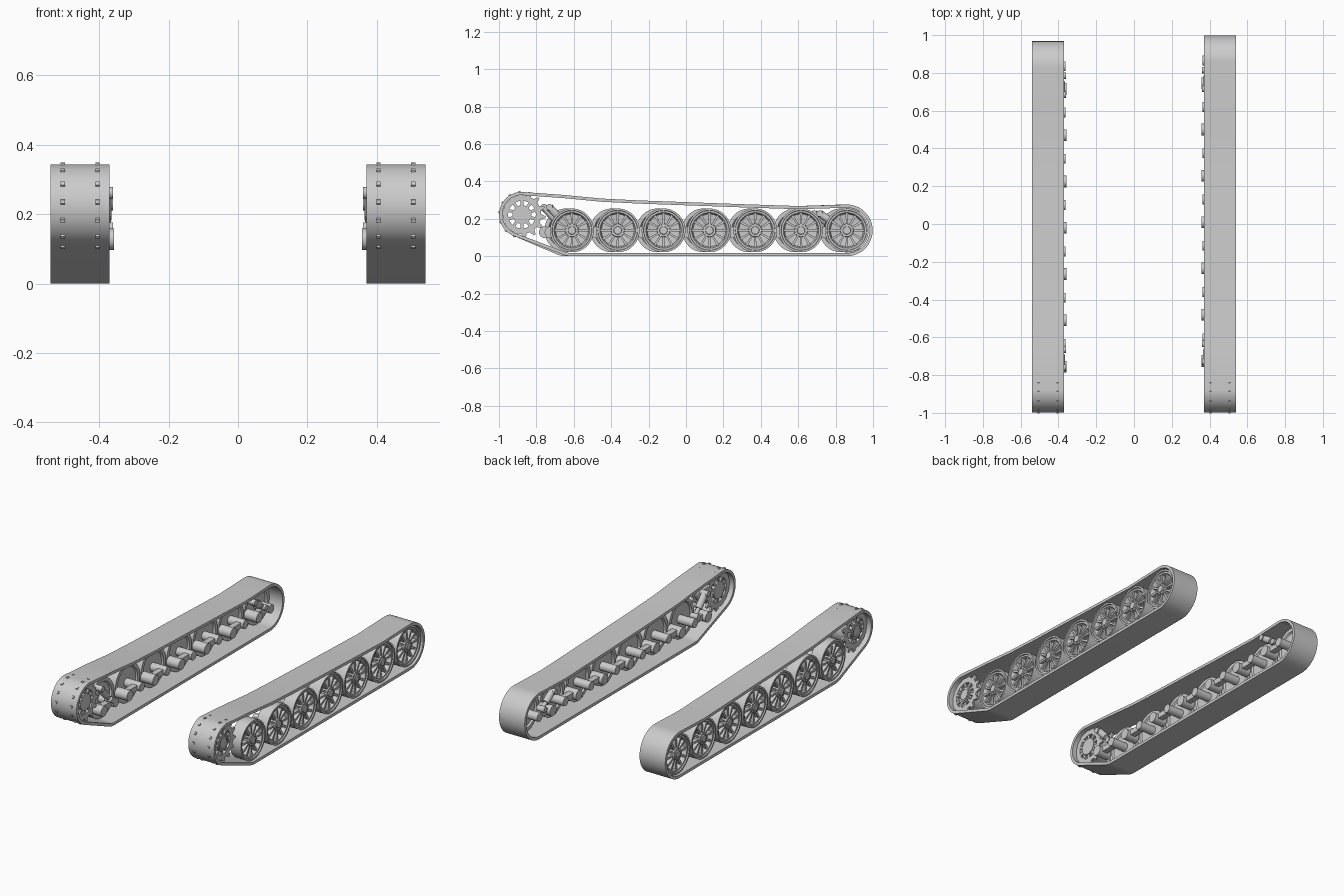
import bpy, bmesh, math
from mathutils import Matrix, Vector

cube = bpy.data.objects.get("Cube")
if cube:
    bpy.data.objects.remove(cube)

steel = bpy.data.materials.new("plain_grey")
steel.use_nodes = True
GREY = (0.6, 0.6, 0.6, 1)
steel.diffuse_color = GREY
steel.node_tree.nodes["Principled BSDF"].inputs["Base Color"].default_value = GREY

SPROCKET = Vector((0, -0.877, 0.222))
WHEEL_Z = 0.138
PITCH = 0.245
FIRST = -0.61
LAST = FIRST + 6 * PITCH


def polar(r, deg):
    a = math.radians(deg)
    return r * math.cos(a), r * math.sin(a)


def lathe(bm, profile, steps=48, closed=False):
    """Spin (x, radius) points about the x axis."""
    rings = []
    for x, r in profile:
        if r == 0:
            rings.append([bm.verts.new((x, 0, 0))] * steps)
        else:
            rings.append([bm.verts.new((x, *polar(r, 360 * i / steps))) for i in range(steps)])
    pairs = list(zip(rings, rings[1:]))
    if closed:
        pairs.append((rings[-1], rings[0]))
    for a, b in pairs:
        for i in range(steps):
            j = (i + 1) % steps
            bm.faces.new(dict.fromkeys((a[i], a[j], b[j], b[i])))


def tube(bm, x0, x1, r_in, r_out, steps=48):
    if r_in:
        lathe(bm, [(x0, r_in), (x0, r_out), (x1, r_out), (x1, r_in)], steps, True)
    else:
        lathe(bm, [(x0, 0), (x0, r_out), (x1, r_out), (x1, 0)], steps)


def spokes(bm, x0, x1, r0, r1, w0, w1, count, phase=0):
    """Radial bars, tapering from width w0 to w1."""
    for i in range(count):
        turn = Matrix.Rotation(math.tau * (i + phase) / count, 4, "X")
        ends = [[bm.verts.new(turn @ Vector((x, s * w, r))) for x, s in
                 ((x0, -1), (x1, -1), (x1, 1), (x0, 1))] for r, w in ((r0, w0 / 2), (r1, w1 / 2))]
        bm.faces.new(ends[0])
        bm.faces.new(ends[1])
        for k in range(4):
            n = (k + 1) % 4
            bm.faces.new((ends[0][k], ends[0][n], ends[1][n], ends[1][k]))


def rod(bm, a, b, radius, steps=20):
    a, b = Vector(a), Vector(b)
    d = b - a
    m = Matrix.Translation((a + b) / 2) @ d.to_track_quat("Z", "Y").to_matrix().to_4x4()
    bmesh.ops.create_cone(bm, cap_ends=True, segments=steps, radius1=radius,
                          radius2=radius, depth=d.length, matrix=m)


def bar(bm, centre, size):
    m = Matrix.Translation(centre) @ Matrix.Diagonal((*size, 1))
    bmesh.ops.create_cube(bm, size=1, matrix=m)


def mesh_from(bm, name, side):
    bmesh.ops.scale(bm, vec=(side, 1, 1), verts=bm.verts)
    bmesh.ops.recalc_face_normals(bm, faces=bm.faces)
    me = bpy.data.meshes.new(name)
    bm.to_mesh(me)
    bm.free()
    me.materials.append(steel)
    return me


def place(name, me, loc=(0, 0, 0)):
    ob = bpy.data.objects.new(name, me)
    ob.location = loc
    bpy.context.collection.objects.link(ob)
    bpy.ops.object.select_all(action="DESELECT")
    ob.select_set(True)
    bpy.context.view_layer.objects.active = ob
    bpy.ops.object.shade_smooth_by_angle(angle=math.radians(30))


def arc(y, z, r, start, end, n):
    out = []
    for i in range(n + 1):
        dy, dz = polar(r, start + (end - start) * i / n)
        out.append((y + dy, z + dz))
    return out


def build_track(shift):
    """Closed band round the sprocket and wheels, with a sagging top run."""
    path = arc(SPROCKET.y, SPROCKET.z, 0.122, 92, 249, 28)
    path += arc(FIRST + shift, WHEEL_Z, WHEEL_Z, 250, 270, 5)
    path += arc(LAST + shift, WHEEL_Z, WHEEL_Z, 270, 450, 32)
    path += [(0.6, 0.268), (0.3, 0.278), (0, 0.289), (-0.25, 0.298), (-0.45, 0.308), (-0.65, 0.327)]
    bm = bmesh.new()
    n = len(path)
    loops = []
    for i, (y, z) in enumerate(path):
        ty = path[(i + 1) % n][0] - path[i - 1][0]
        tz = path[(i + 1) % n][1] - path[i - 1][1]
        k = 0.017 / math.hypot(ty, tz)
        iy, iz = y - tz * k, z + ty * k
        loops.append([bm.verts.new(v) for v in
                      ((0.37, y, z), (0.54, y, z), (0.54, iy, iz), (0.37, iy, iz))])
    for i in range(n):
        a, b = loops[i], loops[(i + 1) % n]
        for k in range(4):
            m = (k + 1) % 4
            bm.faces.new((a[k], a[m], b[m], b[k]))
    return bm


def build_wheel():
    bm = bmesh.new()
    lathe(bm, [(0.465, 0), (0.465, 0.09), (0.455, 0.096), (0.455, 0.117), (0.528, 0.117),
               (0.528, 0.107), (0.521, 0.105), (0.521, 0.095), (0.512, 0.09), (0.495, 0.087),
               (0.49, 0.036), (0.524, 0.034), (0.524, 0.022), (0.53, 0.02), (0.53, 0)])
    spokes(bm, 0.488, 0.517, 0.03, 0.092, 0.009, 0.014, 12)
    spokes(bm, 0.523, 0.528, 0.025, 0.031, 0.006, 0.006, 8)
    return bm


def build_sprocket():
    bm = bmesh.new()
    for x in (0.405, 0.505):
        tube(bm, x - 0.006, x + 0.006, 0.074, 0.103)
        spokes(bm, x - 0.006, x + 0.006, 0.1, 0.127, 0.03, 0.011, 14, 0.25)
        spokes(bm, x - 0.005, x + 0.005, 0.045, 0.078, 0.016, 0.016, 10)
    tube(bm, 0.411, 0.499, 0.078, 0.09)
    tube(bm, 0.395, 0.515, 0, 0.05)
    tube(bm, 0.515, 0.52, 0.032, 0.042)
    return bm


def build_arm():
    """Suspension arm: wheel axle, connecting bar and pivot."""
    bm = bmesh.new()
    rod(bm, (0.363, 0.005, -0.004), (0.47, 0.005, -0.004), 0.026)
    rod(bm, (0.358, -0.115, -0.01), (0.44, -0.115, -0.01), 0.031)
    bar(bm, (0.395, -0.055, -0.006), (0.035, 0.12, 0.032))
    return bm


def build_damper(upper, lower):
    """Shock absorber: thick body, thin piston and end eyes."""
    bm = bmesh.new()
    a, b = Vector((0.385, *upper)), Vector((0.385, *lower))
    rod(bm, a, a.lerp(b, 0.65), 0.02)
    rod(bm, a, b, 0.012)
    for p in (a, b):
        rod(bm, p - Vector((0.025, 0, 0)), p + Vector((0.025, 0, 0)), 0.017)
    return bm


for side, word, shift in ((1, "left", 0), (-1, "right", -0.03)):
    place(word + "_track", mesh_from(build_track(shift), word + "_track", side))
    place(word + "_sprocket", mesh_from(build_sprocket(), word + "_sprocket", side), SPROCKET)
    wheel = mesh_from(build_wheel(), word + "_wheel", side)
    arm = mesh_from(build_arm(), word + "_arm", side)
    for i in range(7):
        spot = (0, FIRST + PITCH * i + shift, WHEEL_Z)
        place(f"{word}_wheel_{i + 1}", wheel, spot)
        place(f"{word}_arm_{i + 1}", arm, spot)
    ends = {"front": ((-0.73, 0.262), (-0.635, 0.16)), "rear": ((0.715, 0.228), (0.815, 0.16))}
    for end, (upper, lower) in ends.items():
        name = f"{word}_{end}_damper"
        place(name, mesh_from(build_damper(upper, lower), name, side), (0, shift, 0))
